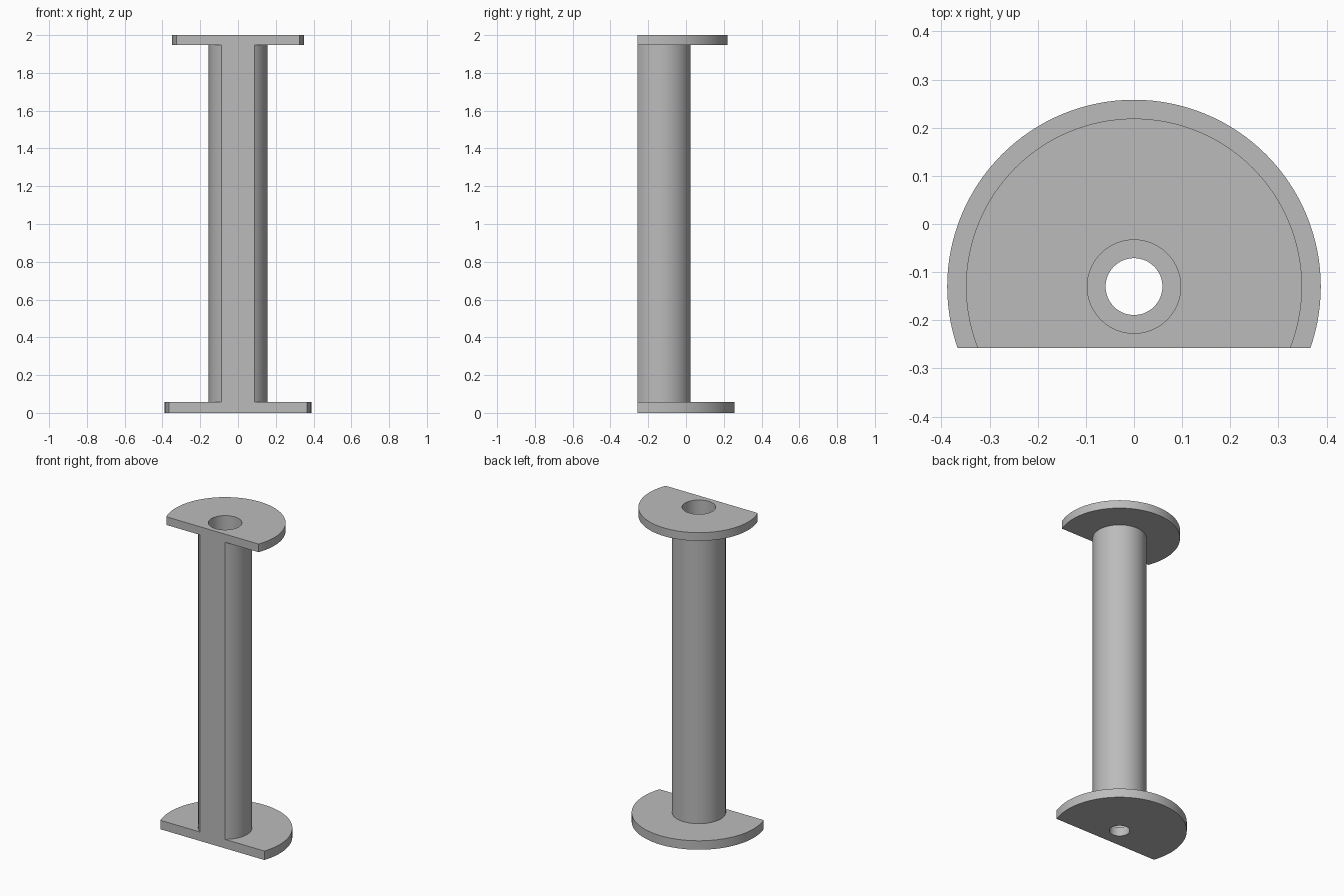
import bpy, bmesh, math
from mathutils import Vector

cube = bpy.data.objects.get("Cube")
if cube:
    bpy.data.objects.remove(cube, do_unlink=True)

grey = bpy.data.materials.new("plain grey")
grey.use_nodes = True
colour = (0.5, 0.5, 0.5, 1)
grey.diffuse_color = colour
grey.node_tree.nodes["Principled BSDF"].inputs["Base Color"].default_value = colour

AXIS_Y, FRONT_Y = -0.13, -0.258
SEGMENTS = 128
HOLE, BORE, TUBE, TOP, BASE = 0.059, 0.097, 0.155, 0.349, 0.388
LEDGE_Z, BASE_Z, TOP_Z, HEIGHT = 0.057, 0.057, 1.948, 2.0

# Closed half section: screw hole, ledge, bore, top flange, tube, base flange
profile = [(HOLE, 0), (HOLE, LEDGE_Z), (BORE, LEDGE_Z), (BORE, HEIGHT),
           (TOP, HEIGHT), (TOP, TOP_Z), (TUBE, TOP_Z), (TUBE, BASE_Z),
           (BASE, BASE_Z), (BASE, 0)]

bm = bmesh.new()
verts = [bm.verts.new((0, AXIS_Y + r, z)) for r, z in profile]
edges = [bm.edges.new((v, verts[i - 1])) for i, v in enumerate(verts)]
bmesh.ops.spin(bm, geom=verts + edges, cent=(0, AXIS_Y, 0), axis=(0, 0, 1),
               angle=math.tau, steps=SEGMENTS, use_merge=True)
bmesh.ops.remove_doubles(bm, verts=bm.verts, dist=1e-5)

# Slice the front flat and close it with one I-shaped face
cut = bmesh.ops.bisect_plane(
    bm, geom=bm.verts[:] + bm.edges[:] + bm.faces[:], dist=1e-6,
    plane_co=Vector((0, FRONT_Y, 0)), plane_no=Vector((0, -1, 0)), clear_outer=True)
rim = [e for e in cut["geom_cut"] if isinstance(e, bmesh.types.BMEdge)]
bmesh.ops.contextual_create(bm, geom=rim)
bmesh.ops.recalc_face_normals(bm, faces=bm.faces)

mesh = bpy.data.meshes.new("flanged_spool")
bm.to_mesh(mesh)
bm.free()
mesh.materials.append(grey)
spool = bpy.data.objects.new("flanged_spool", mesh)
bpy.context.collection.objects.link(spool)

bpy.ops.object.select_all(action="DESELECT")
spool.select_set(True)
bpy.context.view_layer.objects.active = spool
bpy.ops.object.shade_smooth_by_angle(angle=math.radians(30))
